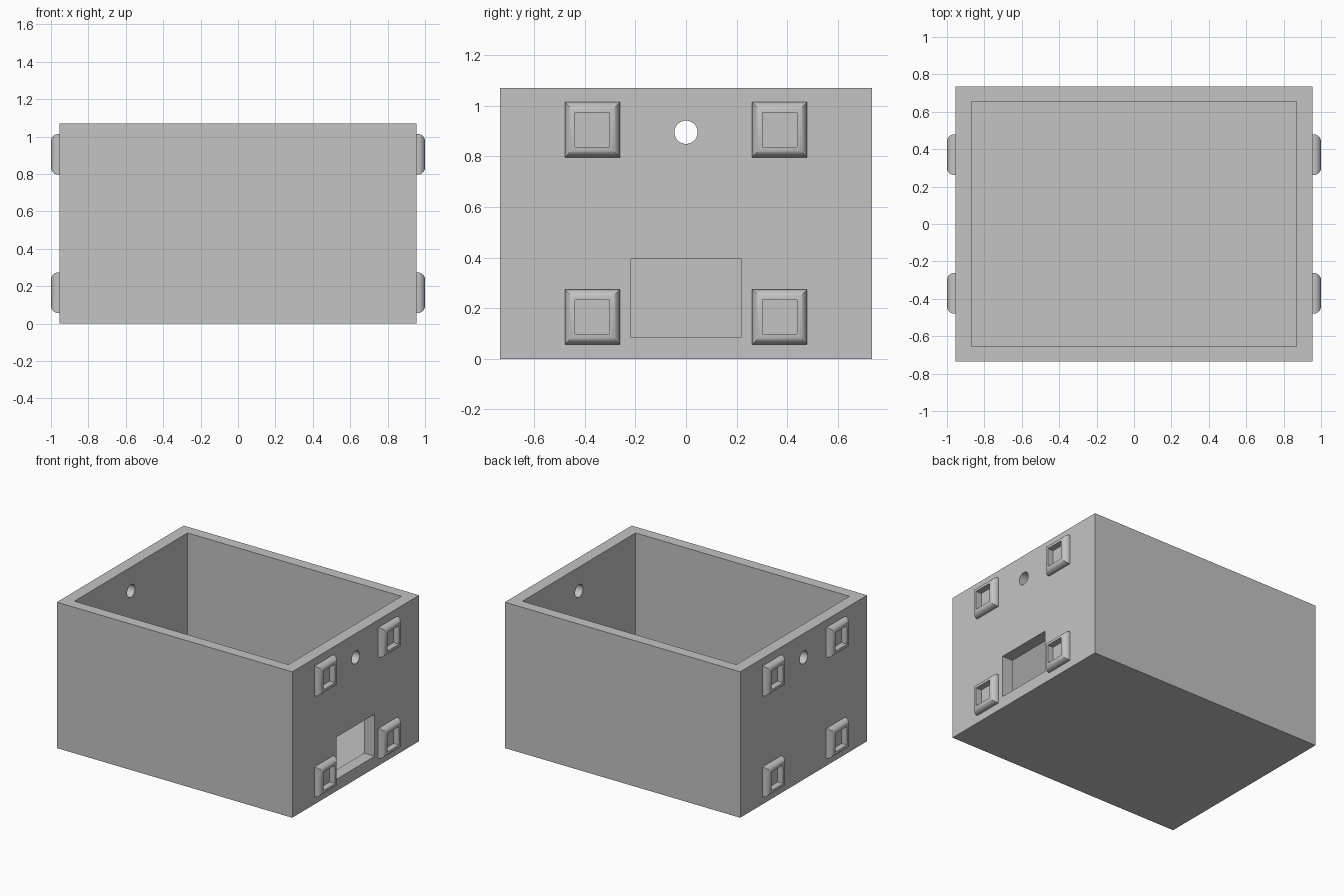
import bpy, bmesh, math

if "Cube" in bpy.data.objects:
    bpy.data.objects.remove(bpy.data.objects["Cube"])

HX, HY, H = 0.955, 0.735, 1.07      # outer half sizes and height
IX, IY, FLOOR = 0.868, 0.655, 0.08  # inner half sizes and floor height

grey = bpy.data.materials.new("plain grey")
grey.diffuse_color = (0.55, 0.55, 0.55, 1)
grey.use_nodes = True
grey.node_tree.nodes["Principled BSDF"].inputs["Base Color"].default_value = grey.diffuse_color


def box(name, x0, x1, y0, y1, z0, z1):
    bpy.ops.mesh.primitive_cube_add(
        size=1, location=((x0 + x1) / 2, (y0 + y1) / 2, (z0 + z1) / 2))
    ob = bpy.context.object
    ob.name = name
    ob.scale = (x1 - x0, y1 - y0, z1 - z0)
    bpy.ops.object.transform_apply(location=True, rotation=True, scale=True)
    return ob


def cut(target, cutter):
    mod = target.modifiers.new("cut", 'BOOLEAN')
    mod.operation, mod.solver, mod.object = 'DIFFERENCE', 'EXACT', cutter
    bpy.context.view_layer.objects.active = target
    bpy.ops.object.modifier_apply(modifier=mod.name)
    bpy.data.objects.remove(cutter, do_unlink=True)


def finish(ob):
    ob.data.materials.clear()
    ob.data.materials.append(grey)
    bpy.ops.object.select_all(action='DESELECT')
    ob.select_set(True)
    bpy.context.view_layer.objects.active = ob
    bpy.ops.object.shade_smooth_by_angle(angle=math.radians(30))


# Open box with thick walls and floor
shell = box("box_shell", -HX, HX, -HY, HY, 0, H)
cut(shell, box("cavity_cutter", -IX, IX, -IY, IY, FLOOR, H + 0.2))

# Rectangular opening in the right wall only
cut(shell, box("window_cutter", IX - 0.05, HX + 0.1, -0.22, 0.22, 0.086, 0.395))

# Round hole through both end walls
bpy.ops.mesh.primitive_cylinder_add(
    vertices=48, radius=0.046, depth=2.4, location=(0, 0, 0.895),
    rotation=(0, math.pi / 2, 0))
cut(shell, bpy.context.object)
finish(shell)


# Square raised ring with a rounded outer edge and a blind square socket
def socket(name, side, cy, cz):
    outer, hole, depth, r, steps = 0.109, 0.068, 0.045, 0.039, 8
    profile = [(outer, -0.002)]
    for i in range(steps + 1):
        a = math.pi / 2 * i / steps
        profile.append((outer - r + r * math.cos(a), depth - r + r * math.sin(a)))
    profile += [(hole, depth), (hole, -0.002)]
    bm = bmesh.new()
    rings = [[bm.verts.new((side * (HX + d), cy + sy * s, cz + sz * s))
              for sy, sz in ((-1, -1), (1, -1), (1, 1), (-1, 1))]
             for s, d in profile]
    for a, b in zip(rings, rings[1:]):
        for i in range(4):
            j = (i + 1) % 4
            bm.faces.new((a[i], a[j], b[j], b[i]))
    # Close the ring behind the wall surface
    a, b = rings[-1], rings[0]
    for i in range(4):
        j = (i + 1) % 4
        bm.faces.new((a[i], a[j], b[j], b[i]))
    bmesh.ops.recalc_face_normals(bm, faces=bm.faces)
    me = bpy.data.meshes.new(name)
    bm.to_mesh(me)
    bm.free()
    ob = bpy.data.objects.new(name, me)
    bpy.context.collection.objects.link(ob)
    finish(ob)


for side, sname in ((1, "right"), (-1, "left")):
    for cy, yname in ((-0.37, "front"), (0.37, "back")):
        for cz, zname in ((0.165, "lower"), (0.905, "upper")):
            socket(f"{sname}_{yname}_{zname}_socket", side, cy, cz)
